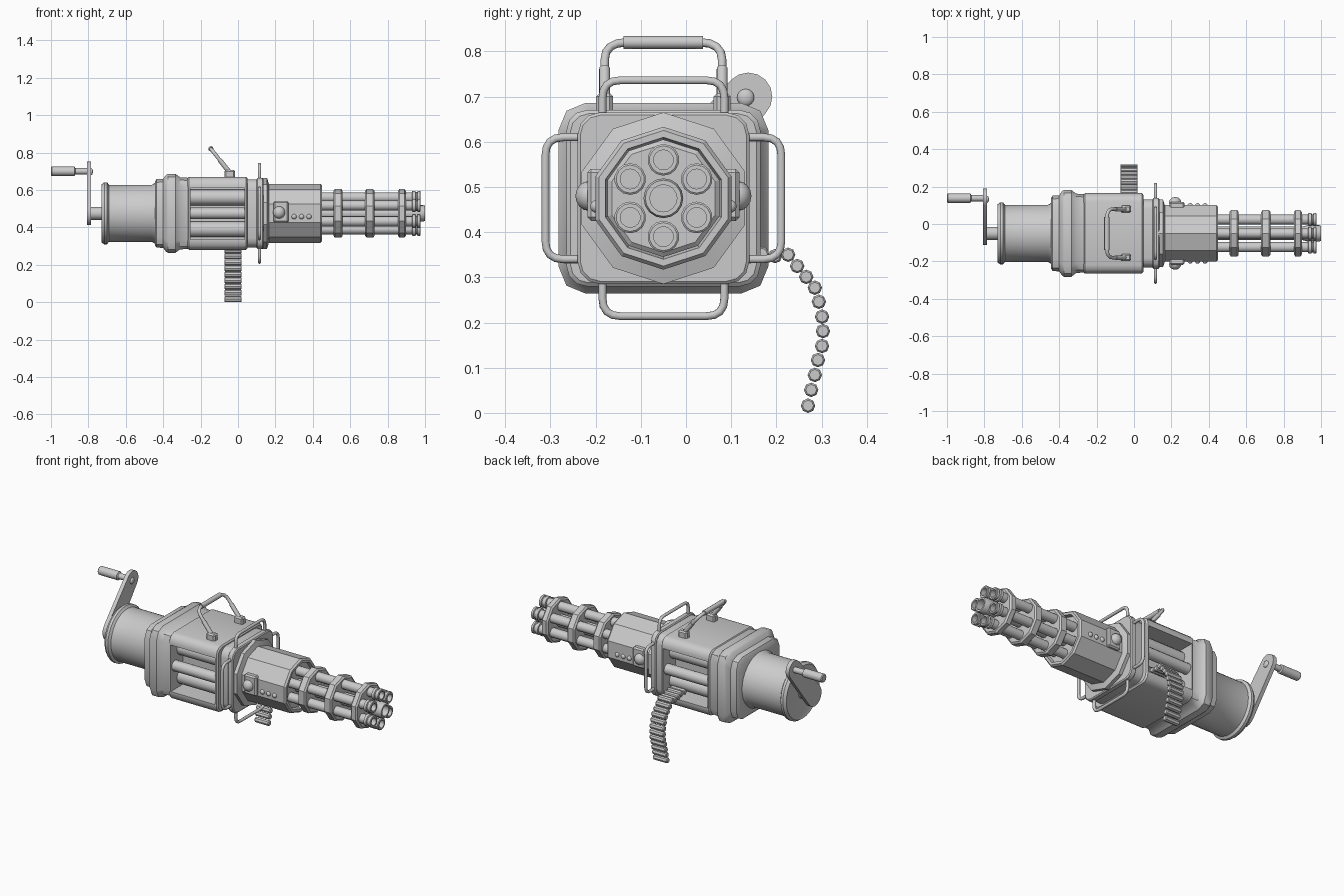
import bpy, bmesh
from math import sin, cos, pi, radians
from mathutils import Vector

if "Cube" in bpy.data.objects:
    bpy.data.objects.remove(bpy.data.objects["Cube"])

CY, CZ = -0.05, 0.475   # main axis, running along x


def finish(name, bm, smooth=35):
    bmesh.ops.recalc_face_normals(bm, faces=bm.faces)
    me = bpy.data.meshes.new(name)
    bm.to_mesh(me)
    bm.free()
    ob = bpy.data.objects.new(name, me)
    bpy.context.collection.objects.link(ob)
    if smooth:
        bpy.ops.object.select_all(action='DESELECT')
        ob.select_set(True)
        bpy.context.view_layer.objects.active = ob
        bpy.ops.object.shade_smooth_by_angle(angle=radians(smooth))
    return ob


def loft(name, rings, smooth=35):
    bm = bmesh.new()
    vs = [[bm.verts.new(p) for p in r] for r in rings]
    n = len(vs[0])
    for a, b in zip(vs, vs[1:]):
        for i in range(n):
            bm.faces.new((a[i], a[(i + 1) % n], b[(i + 1) % n], b[i]))
    bm.faces.new(vs[0])
    bm.faces.new(vs[-1])
    return finish(name, bm, smooth)


def lathe(name, prof, y=CY, z=CZ, n=16, smooth=35):
    """Turned part: profile of (x, radius) about an x-parallel axis."""
    ang = [pi / 2 + 2 * pi * i / n for i in range(n)]
    return loft(name, [[(x, y + r * cos(a), z + r * sin(a)) for a in ang] for x, r in prof], smooth)


def rounded(name, prof, seg=3, ratio=1.0):
    """Rounded-square body: profile of (x, half height, corner radius)."""
    rings = []
    for x, h, c in prof:
        ring = []
        for k, (sy, sz) in enumerate(((1, 1), (-1, 1), (-1, -1), (1, -1))):
            for j in range(seg + 1):
                a = (k + j / seg) * pi / 2
                ring.append((x, CY + sy * (h * ratio - c) + c * cos(a), CZ + sz * (h - c) + c * sin(a)))
        rings.append(ring)
    return loft(name, rings)


def box(name, x, y, z, bevel=0.0):
    bm = bmesh.new()
    bmesh.ops.create_cube(bm, size=1)
    for v in bm.verts:
        v.co = [lo + (c + .5) * (hi - lo) for c, (lo, hi) in zip(v.co, (x, y, z))]
    if bevel:
        bmesh.ops.bevel(bm, geom=bm.edges[:], offset=bevel, segments=1, affect='EDGES')
    return finish(name, bm, 0)


def ball(name, p, r, scale=(1, 1, 1)):
    bm = bmesh.new()
    bmesh.ops.create_uvsphere(bm, u_segments=12, v_segments=8, radius=r)
    for v in bm.verts:
        v.co = Vector(p) + v.co * Vector(scale)
    return finish(name, bm, 60)


def tube(name, pts, r, corner=0.0, n=10):
    """Round bar along a path whose inner corners are rounded."""
    pts = [Vector(p) for p in pts]
    path = [pts[0]]
    for a, b, c in zip(pts, pts[1:], pts[2:]):
        p, q = b + (a - b).normalized() * corner, b + (c - b).normalized() * corner
        path += [p * (1 - t) ** 2 + b * 2 * t * (1 - t) + q * t * t for t in (0, .25, .5, .75, 1)]
    path.append(pts[-1])
    tan = [(path[min(i + 1, len(path) - 1)] - path[max(i - 1, 0)]).normalized() for i in range(len(path))]
    u = tan[0].orthogonal().normalized()
    rings = []
    for p, t in zip(path, tan):
        u = (u - t * u.dot(t)).normalized()
        w = t.cross(u)
        rings.append([p + r * (u * cos(2 * pi * i / n) + w * sin(2 * pi * i / n)) for i in range(n)])
    return loft(name, rings, 50)


# rear drum with rolled rim, and crank shaft
lathe("rear_drum", [(-.725, .14), (-.73, .155), (-.715, .166), (-.70, .166), (-.69, .152),
                    (-.46, .152), (-.44, .165), (-.42, .165)], n=32)
lathe("crank_shaft", [(-.79, .035), (-.70, .035)])

# crank arm, pin and grip
TY, TZ = .138, .70
bm = bmesh.new()
for y, z, r in ((CY, CZ, .063), (TY, TZ, .053)):
    for i in range(16):
        for x in (-.808, -.785):
            bm.verts.new((x, y + r * cos(i * pi / 8), z + r * sin(i * pi / 8)))
bmesh.ops.convex_hull(bm, input=bm.verts[:])
finish("crank_arm", bm, 30)
lathe("crank_grip", [(-1, .021), (-.995, .025), (-.875, .025), (-.87, .017), (-.79, .017)], TY, TZ)
ball("crank_pin_head", (-.785, TY - .006, TZ - .002), .019, (.5, 1, 1))

# receiver: rear flange, main box with side windows, neck, front plate
rounded("rear_flange", [(-.445, .17, .06), (-.435, .183, .06), (-.40, .185, .06), (-.385, .205, .06),
                        (-.375, .211, .06), (-.335, .211, .06), (-.31, .193, .05), (-.265, .19, .05)],
        2, 1.1)
receiver = rounded("receiver_box", [(-.27, .187, .04), (-.263, .195, .045), (.043, .195, .045), (.05, .187, .04)], 3, 1.1)
for s in (-1, 1):
    ys = sorted((CY + s * .10, CY + s * .30))
    cut = box("window_cutter", (-.255, .035), ys, (.335, .61))
    cut.hide_render = True
    cut.hide_set(True)
    mod = receiver.modifiers.new("window", 'BOOLEAN')
    mod.object = cut
    mod.solver = 'EXACT'
    lathe("window_middle_rail", [(-.26, .031), (.04, .031)], CY + s * .175, CZ, 12)
    for z in (.56, .39):
        lathe("window_inner_rail", [(-.26, .042), (.04, .042)], CY + s * .115, z, 12)
rounded("front_neck", [(.045, .182, .05), (.105, .182, .05)])
rounded("front_plate", [(.10, .184, .045), (.105, .19, .05), (.13, .19, .05), (.135, .184, .045)])

# four guard bars around the front plate
for k in range(4):
    a = k * pi / 2
    h = [(-.135, .17), (-.135, .261), (.135, .261), (.135, .17)]
    tube("guard_bar", [(.115, CY + u * cos(a) - v * sin(a), CZ + u * sin(a) + v * cos(a))
                       for u, v in h], .009, .04)

# ten-sided front housing with flared collar and recessed mouth
lathe("front_housing", [(.12, .19), (.155, .19), (.165, .158), (.44, .158), (.45, .15),
                        (.45, .135), (.43, .13)], n=10, smooth=20)
for s in (-1, 1):
    ys = sorted((CY + s * .13, CY + s * .168))
    box("side_boss", (.19, .27), ys, (.425, .54), .008)
    ball("boss_knob", (.22, CY + s * .165, .48), .033, (1, .9, 1))
    for x in (.30, .34, .38):
        ball("housing_rivet", (x, CY + s * .148, .457), .014)

# barrel cluster: six outer barrels, centre barrel, clamp rings
for i in range(6):
    a = pi / 2 + i * pi / 3
    lathe("barrel", [(.42, .027), (.905, .027), (.93, .027), (.932, .035), (.948, .035), (.951, .029),
                     (.958, .029), (.961, .035), (.973, .035), (.976, .031), (.976, .022), (.90, .022)],
          CY + .085 * cos(a), CZ + .085 * sin(a), 14)
lathe("centre_barrel", [(.42, .036), (.90, .036), (.93, .044), (.99, .044), (1, .04), (1, .03), (.92, .03)])
for x0, x1 in ((.51, .56), (.68, .73), (.855, .897)):
    lathe("clamp_ring", [(x0, .12), (x0 + .008, .13), (x1 - .008, .13), (x1, .12)], n=10, smooth=20)

# carrying handle leaning backwards on two feet
def lean(y, t):
    return (-.03 - .115 * t, y, .675 + .145 * t)

for s in (-1, 1):
    y = CY + s * .13
    box("handle_foot", (-.072, -.015), (y - .019, y + .019), (.66, .708), .008)
    tube("handle_socket", [lean(y, .1), lean(y, .6)], .0125)
tube("carry_handle", [lean(CY - .13, 0), lean(CY - .13, 1), lean(CY + .13, 1), lean(CY + .13, 0)], .0095, .05)
tube("handle_grip", [lean(CY - .088, 1), lean(CY + .088, 1)], .0145)

# hanging ammunition belt
belt = [(.11, .36), (.14, .36), (.168, .352), (.197, .347), (.226, .35), (.246, .325), (.266, .301), (.285, .277), (.294, .246),
        (.301, .213), (.303, .181), (.301, .148), (.292, .117), (.285, .084), (.277, .051), (.27, .016)]
for y, z in belt:
    lathe("belt_cartridge", [(-.073, .012), (-.069, .016), (.015, .016), (.02, .012)], y, z, 8)
